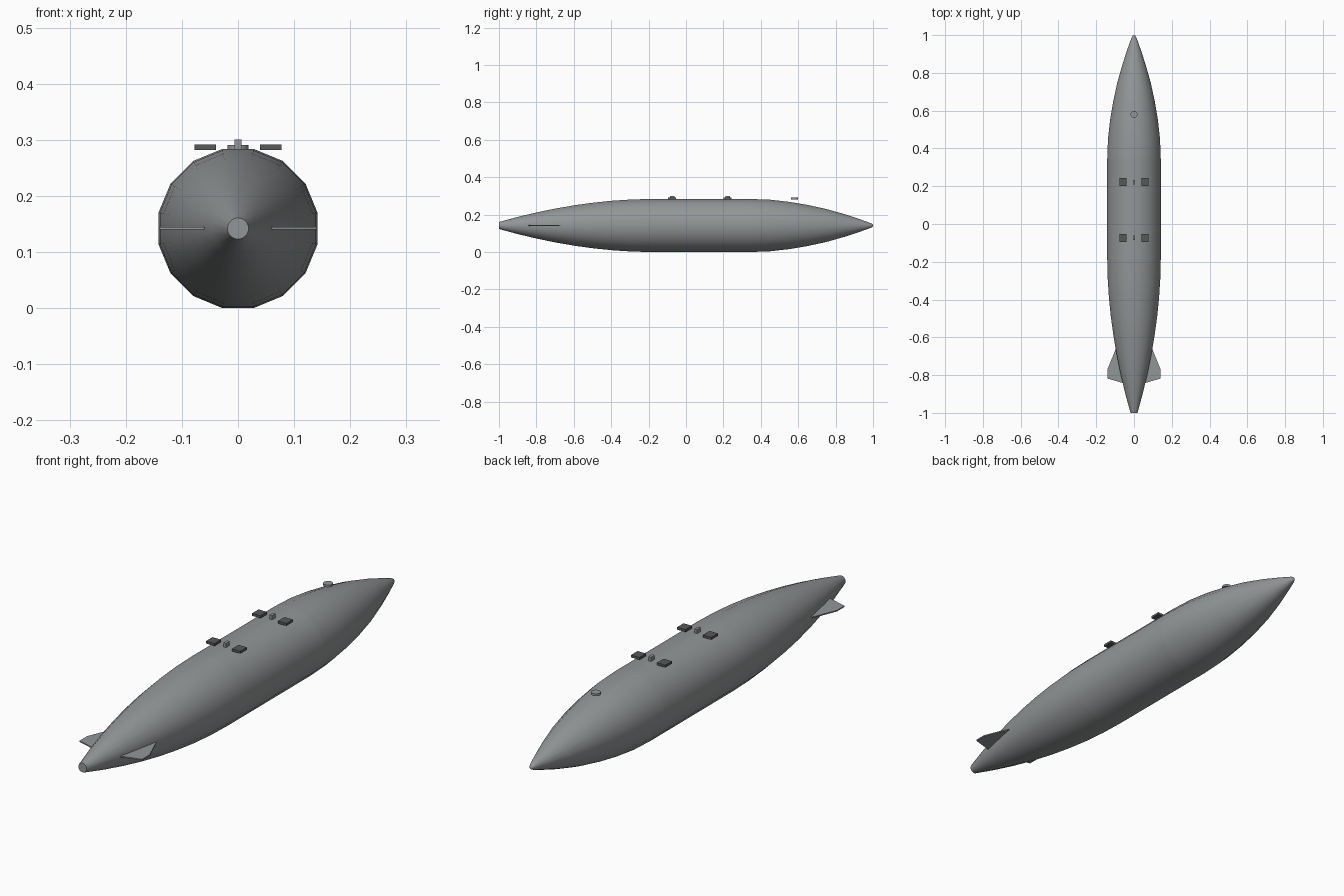
import bpy, bmesh, math

if "Cube" in bpy.data.objects:
    bpy.data.objects.remove(bpy.data.objects["Cube"])

CZ, R, SIDES = 0.142, 0.1445, 16


def material(name, rgb):
    m = bpy.data.materials.new(name)
    m.diffuse_color = (*rgb, 1)
    m.use_nodes = True
    m.node_tree.nodes["Principled BSDF"].inputs["Base Color"].default_value = m.diffuse_color
    return m


GREY = material("body grey", (0.29, 0.305, 0.31))
DARK = material("dark pad grey", (0.095, 0.1, 0.102))


def finish(name, bm, mat, smooth=False):
    bmesh.ops.recalc_face_normals(bm, faces=bm.faces)
    me = bpy.data.meshes.new(name)
    bm.to_mesh(me)
    bm.free()
    me.materials.append(mat)
    ob = bpy.data.objects.new(name, me)
    bpy.context.collection.objects.link(ob)
    if smooth:
        bpy.ops.object.select_all(action='DESELECT')
        ob.select_set(True)
        bpy.context.view_layer.objects.active = ob
        bpy.ops.object.shade_smooth_by_angle(angle=math.radians(40))
    return ob


def lathe(name, profile, cap_end=False):
    """Revolve (y, radius) pairs round the long axis, flat side up."""
    bm = bmesh.new()
    rings = []
    for y, r in profile:
        ring = []
        for i in range(SIDES):
            a = 2 * math.pi * (i + 0.5) / SIDES
            ring.append(bm.verts.new((r * math.cos(a), y, CZ + r * math.sin(a))))
        rings.append(ring)
    for a, b in zip(rings, rings[1:]):
        for i in range(SIDES):
            j = (i + 1) % SIDES
            bm.faces.new((a[i], a[j], b[j], b[i]))
    if cap_end:
        bm.faces.new(rings[-1])
    return finish(name, bm, GREY, True)


def box(name, centre, size, mat):
    bm = bmesh.new()
    bmesh.ops.create_cube(bm, size=1)
    for v in bm.verts:
        v.co = [c + s * k for c, s, k in zip(centre, size, v.co)]
    return finish(name, bm, mat)


# Three hull sections: straight middle, pointed nose, tapered tail
lathe("middle_section", [(-0.185, R), (0.345, R)])
lathe("nose_section", [(0.345, R), (0.45, 0.1405), (0.55, 0.129), (0.65, 0.112),
                       (0.75, 0.090), (0.85, 0.061), (0.93, 0.034),
                       (0.985, 0.014), (0.996, 0.008), (1.0, 0.002)], True)
tail = [(-0.185 - 0.815 * t, R - 0.1255 * t ** 1.9) for t in (i / 8 for i in range(9))]
lathe("tail_section", tail, True)

# Horizontal tail fins
outline = [(0.03, -0.55), (0.092, -0.65), (0.141, -0.77), (0.141, -0.818),
           (0.055, -0.843), (0.03, -0.843)]
outline[0] = (0.03, -0.65)
for side, label in ((-1, "left"), (1, "right")):
    bm = bmesh.new()
    low = [bm.verts.new((side * x, y, CZ - 0.002)) for x, y in outline]
    high = [bm.verts.new((side * x, y, CZ + 0.003)) for x, y in outline]
    bm.faces.new(low)
    bm.faces.new(high)
    for i in range(len(low)):
        j = (i + 1) % len(low)
        bm.faces.new((low[i], low[j], high[j], high[i]))
    finish(label + "_tail_fin", bm, GREY)

# Mounting lugs with a dark pad on either side
for y, label in ((0.222, "rear"), (-0.074, "front")):
    box(label + "_lug", (0, y, 0.291), (0.012, 0.024, 0.019), GREY)
    for side, s in ((-1, "left"), (1, "right")):
        box(f"{label}_{s}_pad", (side * 0.0585, y, 0.2865), (0.038, 0.042, 0.010), DARK)

# Filler cap
bm = bmesh.new()
bmesh.ops.create_cone(bm, cap_ends=True, segments=16, radius1=0.0185, radius2=0.0185, depth=0.009)
for v in bm.verts:
    v.co.y += 0.58
    v.co.z += 0.2865
finish("filler_cap", bm, GREY, True)
